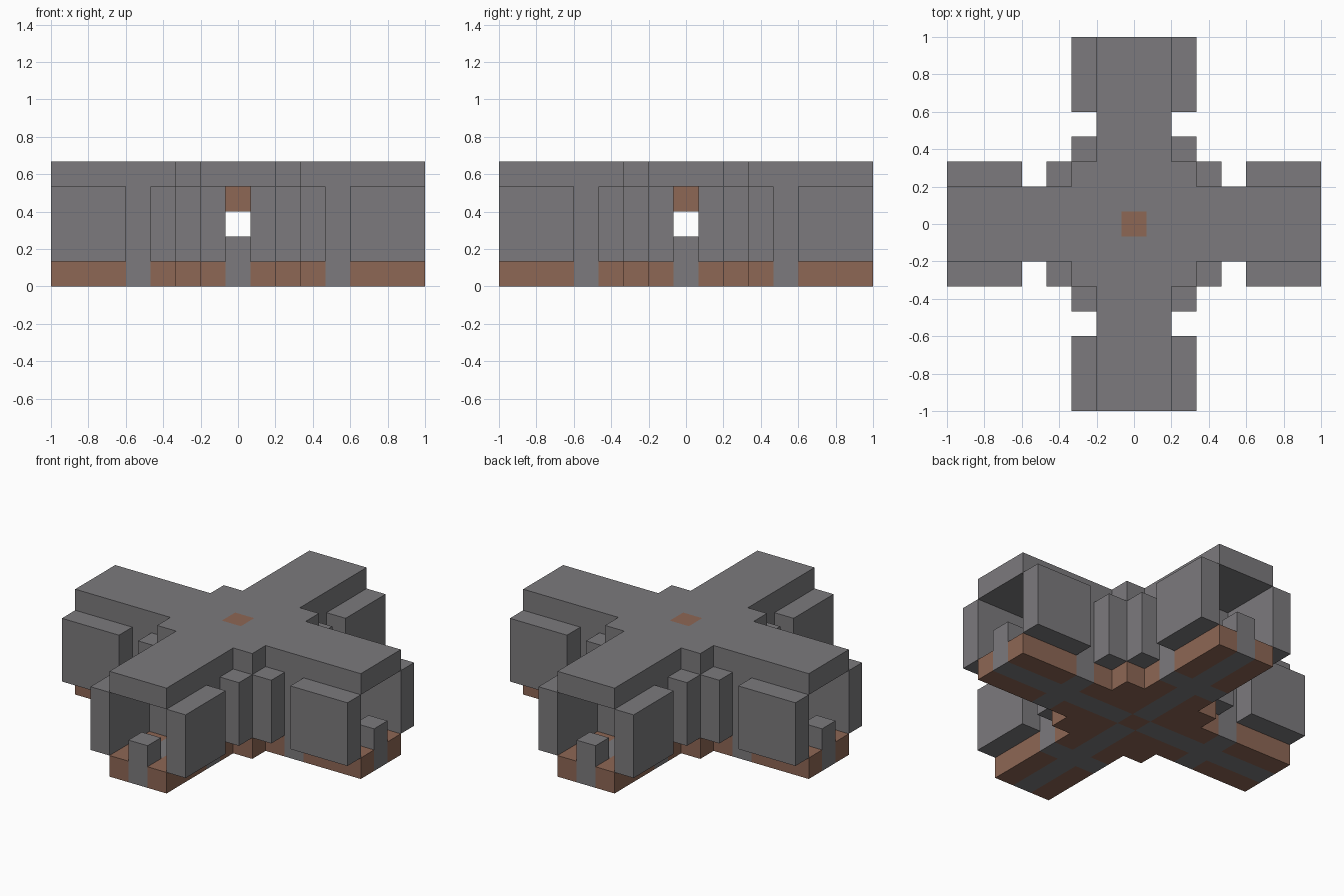
import bpy
import bmesh
from math import pi
from mathutils import Matrix

cube = bpy.data.objects.get("Cube")
if cube:
    bpy.data.objects.remove(cube, do_unlink=True)

U = 2 / 15  # one block of the fifteen-block plan


def material(name, rgb):
    m = bpy.data.materials.new(name)
    m.use_nodes = True
    color = (*rgb, 1)
    m.diffuse_color = color
    bsdf = m.node_tree.nodes["Principled BSDF"]
    bsdf.inputs["Base Color"].default_value = color
    bsdf.inputs["Roughness"].default_value = 0.9
    return m


STONE = material("grey stone", (0.2, 0.195, 0.205))
CLAY = material("brown clay", (0.27, 0.135, 0.09))


def rect(x0, y0, x1, y1):
    return [(x0, y0), (x1, y0), (x1, y1), (x0, y1)]


def mirrored(outline):
    return [(-x, y) for x, y in reversed(outline)]


def part(name, mat, prisms, turns=4):
    """Extrude (outline, bottom, top) prisms, repeated around the centre."""
    bm = bmesh.new()
    for turn in range(turns):
        spin = Matrix.Rotation(turn * pi / 2, 4, "Z")
        for outline, bottom, top in prisms:
            verts = [bm.verts.new(spin @ Matrix.Scale(U, 4) @
                                  bm_point(x, y, bottom)) for x, y in outline]
            face = bm.faces.new(verts)
            solid = bmesh.ops.extrude_face_region(bm, geom=[face], use_keep_orig=True)
            moved = [v for v in solid["geom"] if isinstance(v, bmesh.types.BMVert)]
            bmesh.ops.translate(bm, verts=moved, vec=(0, 0, (top - bottom) * U))
    bmesh.ops.recalc_face_normals(bm, faces=bm.faces)
    mesh = bpy.data.meshes.new(name)
    bm.to_mesh(mesh)
    bm.free()
    mesh.materials.append(mat)
    obj = bpy.data.objects.new(name, mesh)
    bpy.context.collection.objects.link(obj)
    return obj


def bm_point(x, y, z):
    return Matrix.Translation((x, y, z)).to_translation()


# Cross-shaped roof: four pinwheel pieces around the central core
roof = [(-.5, .5), (2.5, .5), (2.5, 2.5), (1.5, 2.5),
        (1.5, 7.5), (-1.5, 7.5), (-1.5, 2.5), (-.5, 2.5)]
part("roof", STONE, [(roof, 4, 5)])

# Stepped floor of the central hall
hall = [(.5, .5), (3.5, .5), (3.5, 1.5), (2.5, 1.5),
        (2.5, 2.5), (1.5, 2.5), (1.5, 3.5), (.5, 3.5)]
part("hall_floor", CLAY, [(hall, 0, 1)])

# Floors of the four arms, either side of the path
arm = rect(.5, 4.5, 1.5, 7.5)
part("arm_floor", CLAY, [(arm, 0, 1), (mirrored(arm), 0, 1)])

# Path along each arm, and the low post closing its end
part("path", STONE, [(rect(-.5, .5, .5, 6.5), 0, 1)])
part("end_post", STONE, [(rect(-.5, 6.5, .5, 7.5), 0, 2)])

# Door columns between the hall and the arms
column = rect(.5, 3.5, 1.5, 4.5)
part("door_column", STONE, [(column, 0, 4), (mirrored(column), 0, 4)])

# Overhanging outer walls of the arms and the hall
for name, y0, y1 in (("arm_wall", 4.5, 7.5), ("hall_wall", 2.5, 3.5)):
    wall = rect(1.5, y0, 2.5, y1)
    part(name, STONE, [(wall, 1, 4), (mirrored(wall), 1, 4)])

# Central core: a pedestal below and a matching block hanging above
block = rect(-.5, -.5, .5, .5)
part("core", CLAY, [(block, 0, 2), (block, 3, 5)], turns=1)
